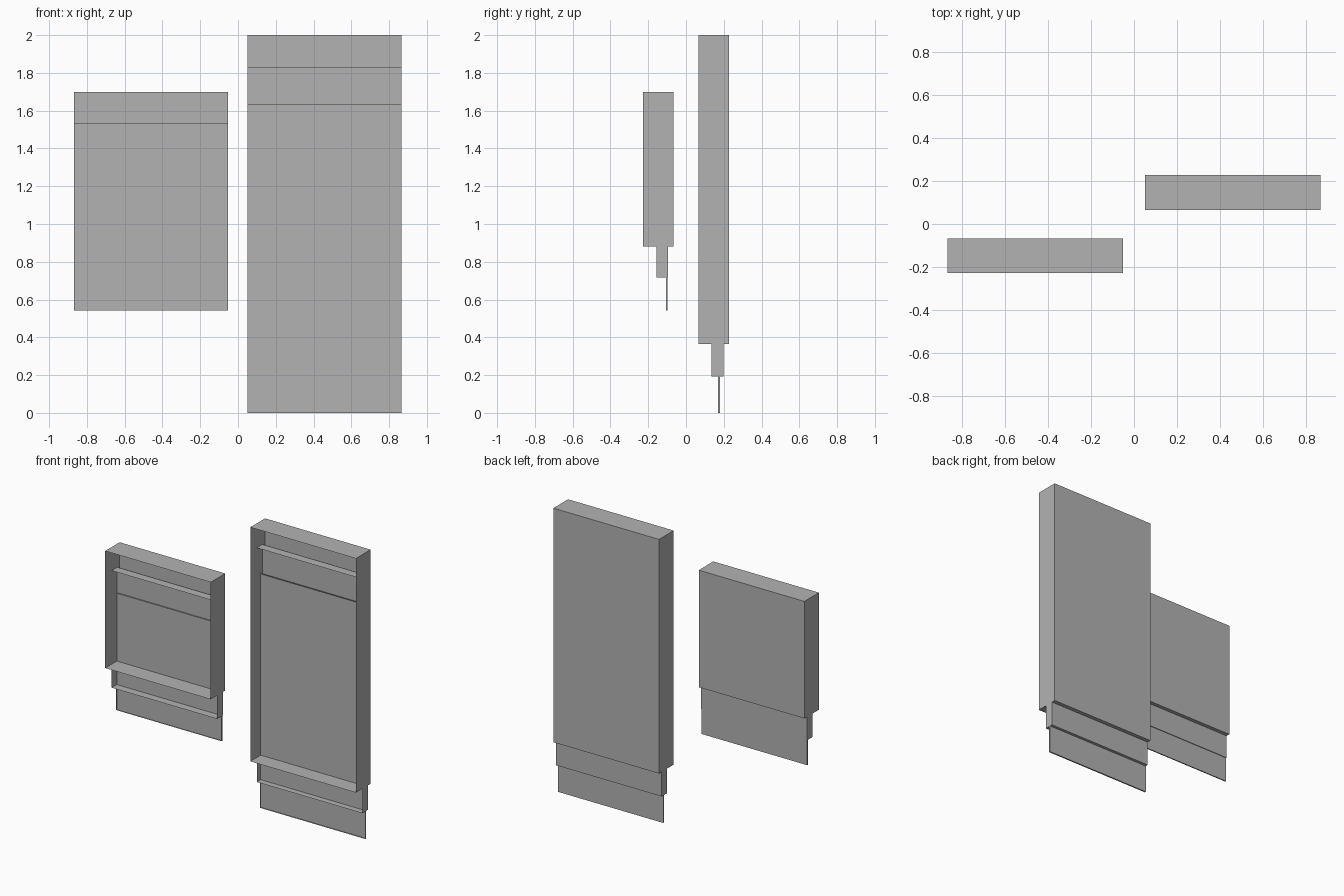
import bpy, bmesh
from mathutils import Vector

if "Cube" in bpy.data.objects:
    bpy.data.objects.remove(bpy.data.objects["Cube"])

grey = bpy.data.materials.new("plain_grey")
grey.diffuse_color = (0.45, 0.45, 0.45, 1)
grey.use_nodes = True
grey.node_tree.nodes["Principled BSDF"].inputs["Base Color"].default_value = grey.diffuse_color


def tray(name, x, y, z):
    """Thin-walled box with an open front, spanning the given ranges."""
    lo, hi = Vector((x[0], y[0], z[0])), Vector((x[1], y[1], z[1]))
    bm = bmesh.new()
    bmesh.ops.create_cube(bm, size=1)
    bm.normal_update()
    front = [f for f in bm.faces if f.normal.y < -0.5]
    bmesh.ops.delete(bm, geom=front, context='FACES_ONLY')
    for v in bm.verts:
        v.co = (lo + hi) / 2 + (hi - lo) * v.co
    mesh = bpy.data.meshes.new(name)
    bm.to_mesh(mesh)
    bm.free()
    mesh.materials.append(grey)
    bpy.context.collection.objects.link(bpy.data.objects.new(name, mesh))


# Short set: three nested trays, each slid further down
SHORT_X, SHORT_H = (-0.868, -0.052), 0.818
for part, y, z in (("outer_tray", (-0.227, -0.067), 0.882),
                   ("middle_tray", (-0.156, -0.094), 0.718),
                   ("thin_panel", (-0.107, -0.099), 0.543)):
    tray("short_" + part, SHORT_X, y, (z, z + SHORT_H))

# Tall set: the same arrangement at double height
TALL_X, TALL_H = (0.050, 0.866), 1.636
for part, y, z in (("outer_tray", (0.065, 0.227), 0.364),
                   ("middle_tray", (0.136, 0.199), 0.193),
                   ("thin_panel", (0.169, 0.179), 0.0)):
    tray("tall_" + part, TALL_X, y, (z, z + TALL_H))
